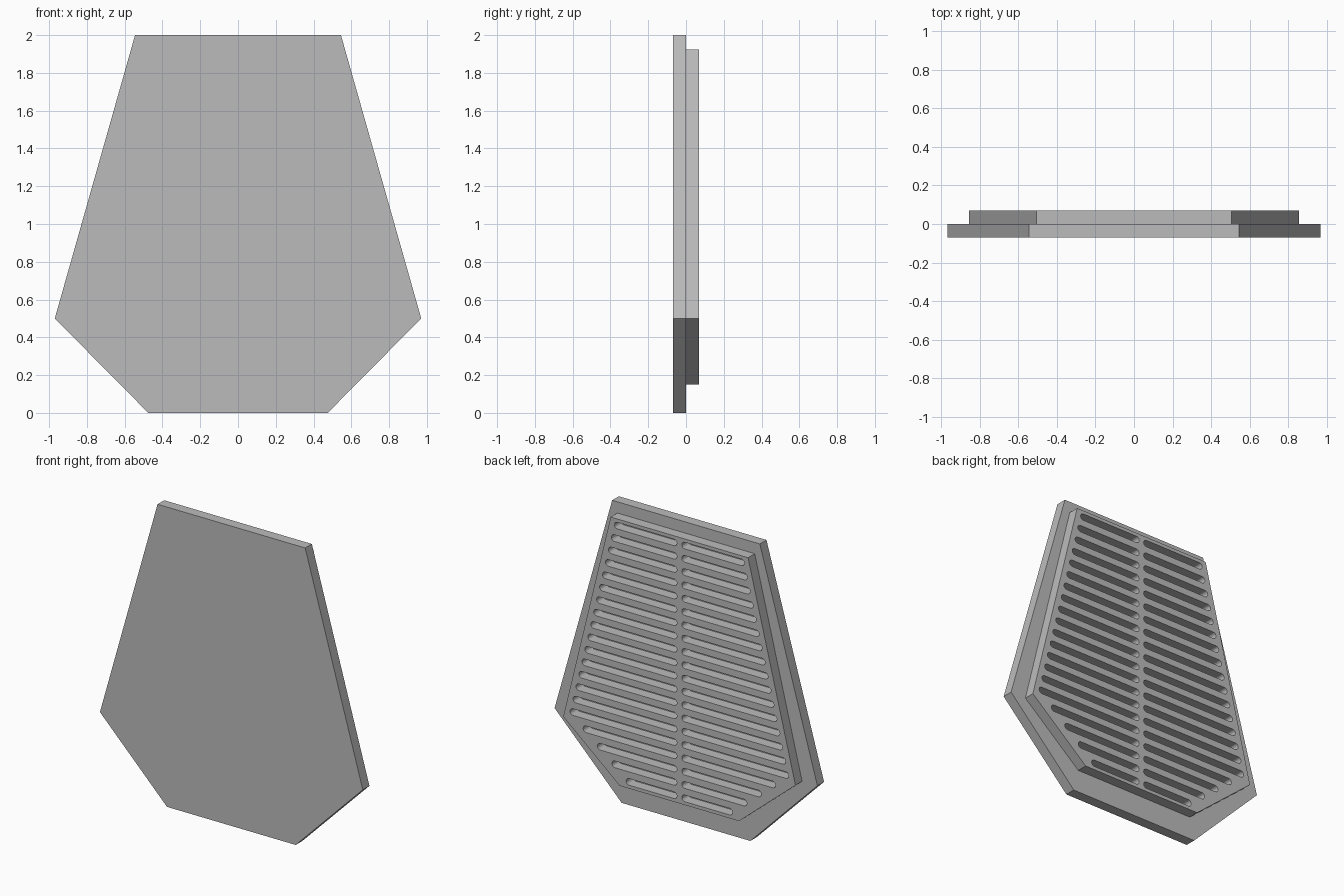
import bpy, bmesh
from math import sin, cos, pi

cube = bpy.data.objects.get("Cube")
if cube:
    bpy.data.objects.remove(cube)

grey = bpy.data.materials.new("plain grey")
grey.use_nodes = True
grey.diffuse_color = (0.5, 0.5, 0.5, 1)
grey.node_tree.nodes["Principled BSDF"].inputs["Base Color"].default_value = (0.5, 0.5, 0.5, 1)


def extrude_outline(bm, points, y0, y1):
    """Add a closed prism with an x-z outline between two depths."""
    face = bm.faces.new([bm.verts.new((x, y0, z)) for x, z in points])
    moved = bmesh.ops.extrude_face_region(bm, geom=[face])["geom"]
    verts = [v for v in moved if isinstance(v, bmesh.types.BMVert)]
    bmesh.ops.translate(bm, verts=verts, vec=(0, y1 - y0, 0))


def finish(name, bm):
    bmesh.ops.recalc_face_normals(bm, faces=bm.faces[:])
    mesh = bpy.data.meshes.new(name)
    bm.to_mesh(mesh)
    bm.free()
    mesh.materials.append(grey)
    obj = bpy.data.objects.new(name, mesh)
    bpy.context.collection.objects.link(obj)
    return obj


def mirrored(half):
    """Close a right-hand half outline, listed from bottom to top."""
    return half + [(-x, z) for x, z in reversed(half)]


# Front plate and the smaller plate behind it
front_half = [(0.475, 0), (0.97, 0.5), (0.545, 2)]
vent_half = [(0.44, 0.15), (0.857, 0.5), (0.507, 1.925)]

bm = bmesh.new()
extrude_outline(bm, mirrored(front_half), -0.07, 0)
finish("front_plate", bm)

bm = bmesh.new()
extrude_outline(bm, mirrored(vent_half), 0, 0.07)
vent_plate = finish("vent_plate", bm)

# Two columns of round-ended slots that follow the plate outline
ROWS, RADIUS, INNER, STEPS = 20, 0.022, 0.018, 8
(bx, bz), (mx, mz), (tx, tz) = vent_half
pitch = (tz - bz) / ROWS

bm = bmesh.new()
for row in range(ROWS):
    z = bz + (row + 0.5) * pitch
    if z < mz:
        outer = bx + (mx - bx) * (z - bz) / (mz - bz) - 0.1
    else:
        outer = mx + (tx - mx) * (z - mz) / (tz - mz) - 0.038
    for side in (-1, 1):
        points = []
        for centre, start in ((outer - RADIUS, -pi / 2), (INNER + RADIUS, pi / 2)):
            for i in range(STEPS + 1):
                a = start + pi * i / STEPS
                points.append((side * (centre + RADIUS * cos(a)), z + RADIUS * sin(a)))
        extrude_outline(bm, points, -0.03, 0.1)
cutter = finish("slot_cutter", bm)
cutter.hide_render = True
cutter.hide_viewport = True

# Cut the slots through the rear plate
cut = vent_plate.modifiers.new("slots", 'BOOLEAN')
cut.operation = 'DIFFERENCE'
cut.solver = 'EXACT'
cut.object = cutter
